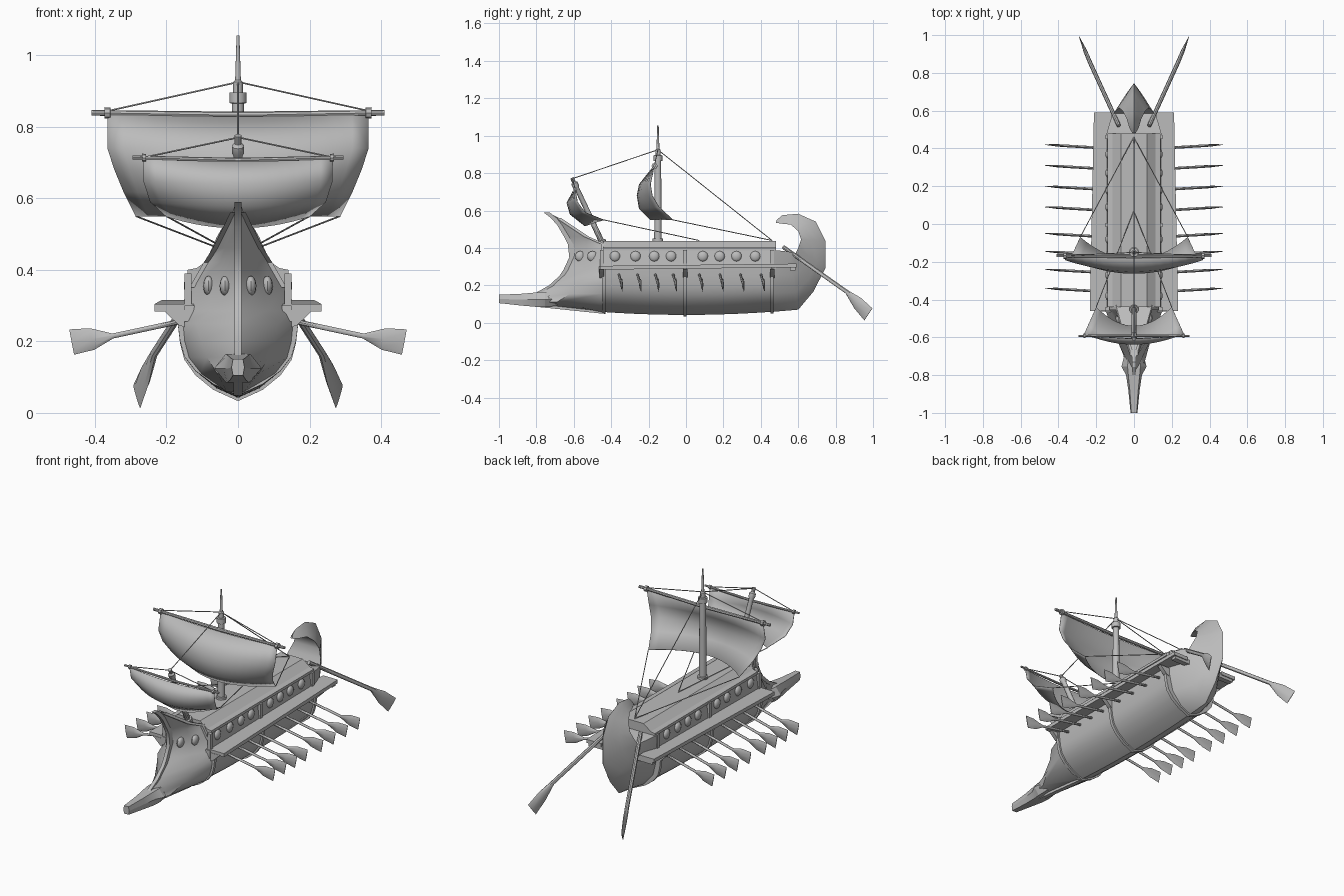
import bpy, bmesh, math
from mathutils import Vector

wood = bpy.data.materials.new("grey")
wood.diffuse_color = (0.5, 0.5, 0.5, 1)


def finish(name, bm, angle=35):
    bmesh.ops.recalc_face_normals(bm, faces=bm.faces[:])
    me = bpy.data.meshes.new(name)
    bm.to_mesh(me)
    bm.free()
    ob = bpy.data.objects.new(name, me)
    bpy.context.collection.objects.link(ob)
    me.materials.append(wood)
    bpy.ops.object.select_all(action='DESELECT')
    ob.select_set(True)
    bpy.context.view_layer.objects.active = ob
    bpy.ops.object.shade_smooth_by_angle(angle=math.radians(angle))
    return ob


def add_loft(bm, rings, caps=True):
    vs = [[bm.verts.new(p) for p in r] for r in rings]
    n = len(vs[0])
    for a, b in zip(vs, vs[1:]):
        for i in range(n):
            j = (i + 1) % n
            bm.faces.new((a[i], a[j], b[j], b[i]))
    if caps:
        bm.faces.new(vs[0])
        bm.faces.new(vs[-1])


def loft(name, rings, angle=35):
    bm = bmesh.new()
    add_loft(bm, rings)
    return finish(name, bm, angle)


def add_rod(bm, stations, n=10, side=Vector((0, 1, 0))):
    """Stations are (point, half width, half thickness); side is the thin direction."""
    pts = [Vector(s[0]) for s in stations]
    d = (pts[-1] - pts[0]).normalized()
    u = (side - d * side.dot(d)).normalized()
    v = d.cross(u)
    add_loft(bm, [[p + v * s[1] * math.cos(2 * math.pi * k / n) + u * s[2] * math.sin(2 * math.pi * k / n)
                   for k in range(n)] for p, s in zip(pts, stations)])


def rod(name, stations, n=10):
    bm = bmesh.new()
    side = Vector((0, 1, 0)) if abs(stations[0][0][1] - stations[-1][0][1]) < 0.1 else Vector((1, 0, 0))
    add_rod(bm, [(p, r, r) for p, r in stations], n, side)
    return finish(name, bm)


def box(bm, x0, x1, y0, y1, z0, z1):
    add_loft(bm, [[(x0, y, z0), (x1, y, z0), (x1, y, z1), (x0, y, z1)] for y in (y0, y1)])


# Main hull, V-shaped bilge with a shallow curved keel
half = [(0.06, 0.072), (0.11, 0.112), (0.141, 0.155), (0.153, 0.2), (0.159, 0.25), (0.162, 0.295)]


def section(y, grow=0.0):
    k = 0.042 + 0.016 * (y / 0.45) ** 2
    pts = [(x + grow, z + (k - 0.045) * (1 - i / 5) - grow * 0.5) for i, (x, z) in enumerate(half)]
    return [(0, y, k - grow)] + [(x, y, z) for x, z in pts] + [(-x, y, z) for x, z in reversed(pts)]


loft("hull", [section(-0.44 + 0.09 * i) for i in range(11)])
for i, y in enumerate((-0.44, -0.005, 0.46)):
    loft("hull_rib_%d" % i, [section(y - 0.009, 0.009), section(y + 0.009, 0.009)])

# Bow, lofted upward: (height, front y, back y, half width, fullness of the flare)
bow = [(0.058, -0.46, -0.44, 0.03, 0.5), (0.11, -0.94, -0.44, 0.105, 0.55), (0.155, -0.80, -0.44, 0.14, 0.62),
       (0.20, -0.72, -0.44, 0.152, 0.68), (0.25, -0.665, -0.44, 0.157, 0.74), (0.285, -0.642, -0.44, 0.14, 0.55),
       (0.35, -0.612, -0.44, 0.13, 0.55), (0.42, -0.62, -0.44, 0.09, 0.55), (0.46, -0.64, -0.53, 0.065, 0.55),
       (0.52, -0.675, -0.62, 0.035, 0.55), (0.56, -0.71, -0.68, 0.016, 0.5), (0.59, -0.75, -0.74, 0.005, 0.5)]
loft("bow", [[(0, f, z), (w * g, (f + b) / 2, z), (w, b, z), (-w, b, z), (-w * g, (f + b) / 2, z)]
             for z, f, b, w, g in bow], 45)
# Raised strips on the bow edge, bow rim and keel
loft("stem_strip", [[(-0.01, f - 0.012, z), (0.01, f - 0.012, z), (0.01, f + 0.02, z), (-0.01, f + 0.02, z)]
                    for z, f, b, w, g in bow[2:]])
loft("fore_keel", [[(-0.012, y, z), (0.012, y, z), (0.012, y, z + 0.03), (-0.012, y, z + 0.03)]
                   for y, z in ((-0.99, 0.105), (-0.44, 0.048))])
for s in (1, -1):
    loft("bow_rim", [[(s * (w - 0.008), b - 0.015, z), (s * (w + 0.006), b - 0.015, z),
                      (s * (w + 0.006), b + 0.012, z), (s * (w - 0.008), b + 0.012, z)]
                     for z, f, b, w, g in bow[6:11]])
# Ram with pointed side fins
loft("ram", [[(c, y, z0), (w, y, (z0 + z1) / 2), (c, y, z1), (-c, y, z1), (-w, y, (z0 + z1) / 2), (-c, y, z0)]
             for y, c, w, z0, z1 in
             ((-1.0, 0.014, 0.018, 0.105, 0.15), (-0.88, 0.022, 0.03, 0.092, 0.155),
              (-0.80, 0.03, 0.042, 0.085, 0.162), (-0.755, 0.034, 0.066, 0.085, 0.165),
              (-0.69, 0.03, 0.05, 0.09, 0.165))], 20)

# Stern and its forward curl: (outer y, z, inner y, z, half width, fullness)
stern = [(0.46, 0.058, 0.46, 0.39, 0.15, 1), (0.60, 0.07, 0.55, 0.38, 0.125, 0.65),
         (0.68, 0.165, 0.585, 0.37, 0.108, 0.25), (0.745, 0.29, 0.60, 0.40, 0.098, 0),
         (0.745, 0.44, 0.615, 0.445, 0.08, 0), (0.695, 0.54, 0.60, 0.49, 0.06, 0),
         (0.60, 0.583, 0.56, 0.525, 0.04, 0), (0.515, 0.575, 0.51, 0.53, 0.025, 0),
         (0.485, 0.55, 0.48, 0.535, 0.008, 0)]
rings = []
for oy, oz, iy, iz, w, b in stern:
    side = [(w * (g + h * b), oy + (iy - oy) * f, oz + (iz - oz) * f)
            for f, g, h in ((0.1, 0.12, 0.33), (0.3, 0.33, 0.5), (0.6, 0.63, 0.36), (1, 1, 0))]
    rings.append([(0, oy, oz)] + side + [(-x, y, z) for x, y, z in reversed(side)])
loft("stern", rings, 45)

# Upper wall and cambered deck
loft("upper_deck", [[(-0.145, y, 0.29), (0.145, y, 0.29), (0.134, y, 0.385), (0.141, y, 0.385), (0.141, y, 0.4),
                     (0.115, y, 0.405), (0.07, y, 0.438), (-0.07, y, 0.438), (-0.115, y, 0.405),
                     (-0.141, y, 0.4), (-0.141, y, 0.385), (-0.134, y, 0.385)] for y in (-0.44, 0.48)], 20)
# Side galleries, end beams and brackets
bm = bmesh.new()
for s in (1, -1):
    add_loft(bm, [[(s * 0.12, y, z), (s * w, y, z), (s * w, y, z + 0.02), (s * 0.12, y, z + 0.02)]
                  for y, w, z in ((-0.46, 0.234, 0.284), (0.59, 0.212, 0.296))])
    for y in (-0.45, -0.005, 0.46):
        add_loft(bm, [[(s * 0.15, yy, 0.24), (s * 0.165, yy, 0.245), (s * 0.21, yy, 0.288), (s * 0.15, yy, 0.288)]
                      for yy in (y - 0.012, y + 0.012)])
        box(bm, s * 0.13, s * 0.15, y - 0.01, y + 0.01, 0.3, 0.39)
box(bm, -0.2, 0.2, 0.555, 0.585, 0.28, 0.305)
box(bm, -0.15, 0.15, -0.465, -0.44, 0.255, 0.3)
finish("galleries", bm)

# Round shields along the wall and on the bow
bm = bmesh.new()
spots = [(0.136, y) for y in (-0.38, -0.27, -0.17, -0.08, 0.09, 0.18, 0.27, 0.37)]
for x, y in spots + [(0.036, -0.565), (0.082, -0.50)]:
    for s in (1, -1):
        res = bmesh.ops.create_uvsphere(bm, u_segments=12, v_segments=8, radius=0.028)
        for v in res["verts"]:
            v.co = Vector((v.co.x * 0.55 + s * x, v.co.y + y, v.co.z + 0.355))
finish("shields", bm)


# Rowing oars and steering oars
def oar(bm, root, neck, tip, r, width, side):
    root, neck, tip = Vector(root), Vector(neck), Vector(tip)
    mid = neck.lerp(tip, 0.5)
    add_rod(bm, [(root, r, r), (neck, r, r), (mid, width * 0.85, r * 0.9), (tip, width, 0.002)], 8, side)


bm = bmesh.new()
for y in (-0.36, -0.26, -0.165, -0.07, 0.07, 0.18, 0.29, 0.40):
    for s in (1, -1):
        oar(bm, (s * 0.13, y, 0.262), (s * 0.35, y + 0.013, 0.215), (s * 0.465, y + 0.02, 0.198),
            0.007, 0.036, Vector((0, 1, 0)))
finish("rowing_oars", bm)
bm = bmesh.new()
for s in (1, -1):
    oar(bm, (s * 0.08, 0.52, 0.405), (s * 0.235, 0.86, 0.165), (s * 0.283, 0.975, 0.045),
        0.011, 0.04, Vector((s, -0.45, 0)))
finish("steering_oars", bm)

# Masts with collars
rod("main_mast", [((0, -0.15, z), r) for z, r in
    ((0.42, 0.028), (0.45, 0.028), (0.451, 0.02), (0.865, 0.017), (0.866, 0.024), (0.895, 0.024),
     (0.896, 0.014), (0.925, 0.014), (0.93, 0.008), (1.055, 0.004))], 12)
a, b = Vector((0, -0.44, 0.41)), Vector((0, -0.61, 0.775))
rod("fore_mast", [(a.lerp(b, t), r) for t, r in
    ((0, 0.024), (0.08, 0.024), (0.081, 0.015), (0.85, 0.013), (0.87, 0.018), (0.92, 0.018), (0.94, 0.01), (1, 0.01))])


# Yards with end collars
def yard(name, w, y, z, lift, r):
    right = [(0, r), (w * 0.87, r * 0.8), (w * 0.871, r * 1.6), (w * 0.91, r * 1.6), (w * 0.911, r * 0.8), (w, r * 0.8)]
    st = [(-x, q) for x, q in reversed(right[1:])] + right
    rod(name, [((x, y, z + lift * abs(x) / w), q) for x, q in st], 8)


yard("main_yard", 0.41, -0.168, 0.832, 0.007, 0.01)
yard("fore_yard", 0.295, -0.592, 0.706, 0.008, 0.007)


# Billowing sails: rows of (z at edge, z at centre, half width, y at edge, y at centre)
def sail(name, rows, n=16):
    bm = bmesh.new()
    grid = []
    for ze, zc, w, ye, yc in rows:
        line = []
        for i in range(n + 1):
            u = 2 * i / n - 1
            c = 1 - u * u
            line.append(bm.verts.new((u * w, ye + (yc - ye) * c, ze + (zc - ze) * c)))
        grid.append(line)
    for p, q in zip(grid, grid[1:]):
        for i in range(n):
            bm.faces.new((p[i], p[i + 1], q[i + 1], q[i]))
    ob = finish(name, bm, 60)
    mod = ob.modifiers.new("cloth", 'SOLIDIFY')
    mod.thickness = 0.003
    mod.offset = 0


sail("main_sail", [(0.835, 0.828, 0.365, -0.17, -0.18), (0.74, 0.74, 0.365, -0.19, -0.25),
                   (0.68, 0.68, 0.345, -0.18, -0.262), (0.62, 0.61, 0.32, -0.145, -0.25),
                   (0.55, 0.55, 0.285, -0.07, -0.19)])
sail("fore_sail", [(0.71, 0.703, 0.265, -0.592, -0.605), (0.645, 0.64, 0.263, -0.58, -0.637),
                   (0.59, 0.58, 0.245, -0.54, -0.62), (0.55, 0.517, 0.2, -0.44, -0.54)])

# Rigging
top, fore, aft = (0, -0.15, 0.925), (0, -0.608, 0.77), (0, 0.46, 0.44)
ropes = [(top, fore), (top, aft)]
for s in (1, -1):
    ropes += [(top, (s * 0.36, -0.168, 0.845)), (fore, (s * 0.26, -0.592, 0.715)),
              (aft, (s * 0.285, -0.07, 0.55)), ((0, 0.07, 0.44), (s * 0.2, -0.44, 0.55))]
bm = bmesh.new()
for p, q in ropes:
    add_rod(bm, [(p, 0.0025, 0.0025), (q, 0.0025, 0.0025)], 5, Vector((0.1, 0.3, 1)))
finish("rigging", bm)
